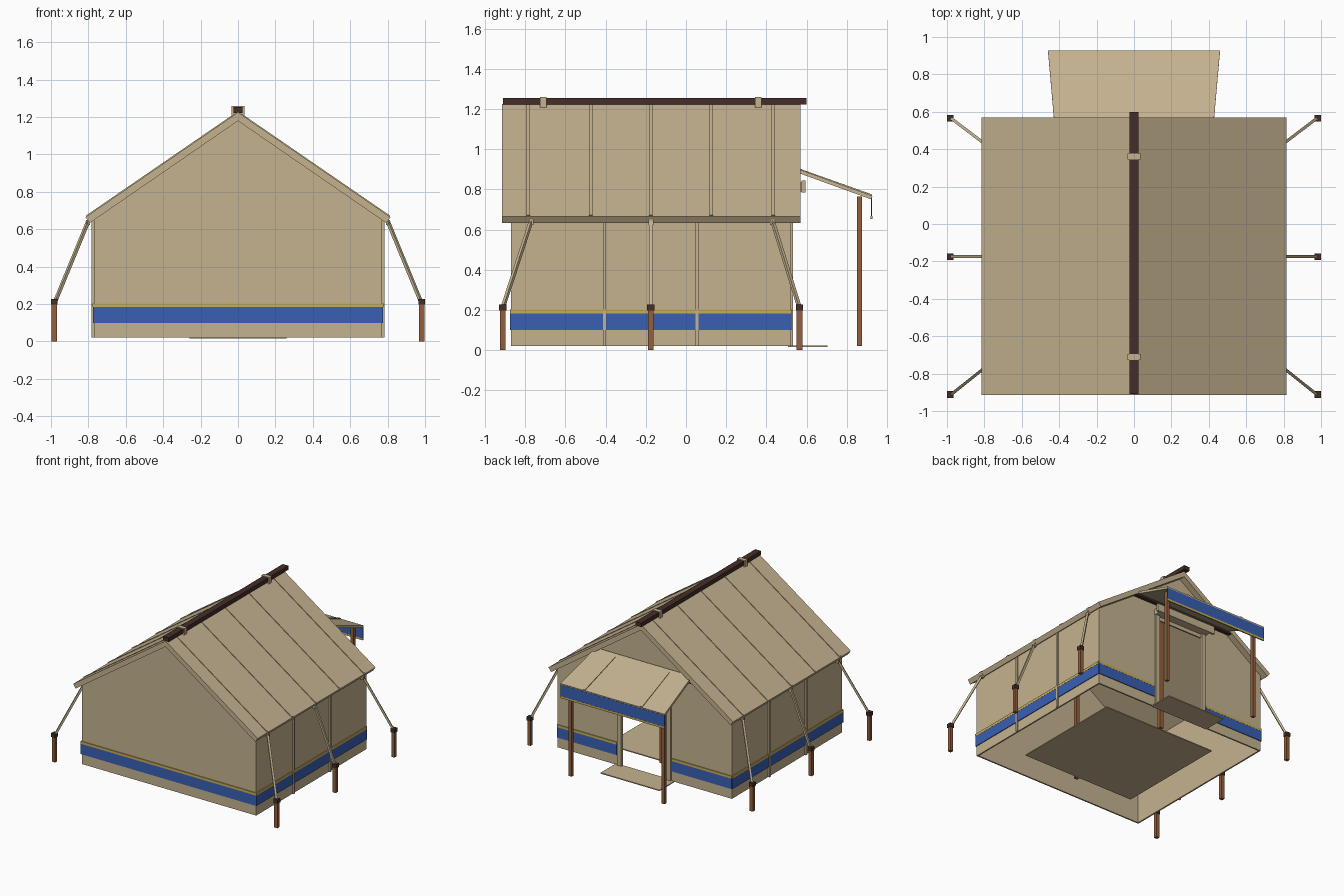
import bpy
import bmesh
from mathutils import Vector

cube = bpy.data.objects.get("Cube")
if cube:
    bpy.data.objects.remove(cube, do_unlink=True)


def material(name, r, g, b):
    m = bpy.data.materials.new(name)
    m.use_nodes = True
    m.diffuse_color = (r, g, b, 1)
    m.node_tree.nodes["Principled BSDF"].inputs["Base Color"].default_value = (r, g, b, 1)
    return m


canvas = material("canvas tan", 0.56, 0.45, 0.28)
blue = material("blue band", 0.04, 0.115, 0.45)
yellow = material("yellow trim", 0.58, 0.42, 0.10)
wood = material("brown wood", 0.29, 0.115, 0.045)
dark = material("dark wood", 0.058, 0.027, 0.021)


def solid(name, pts, offset, mat):
    """Polygon of 3D points extruded along an offset vector."""
    bm = bmesh.new()
    face = bm.faces.new([bm.verts.new(p) for p in pts])
    ext = bmesh.ops.extrude_face_region(bm, geom=[face], use_keep_orig=True)
    moved = [v for v in ext["geom"] if isinstance(v, bmesh.types.BMVert)]
    bmesh.ops.translate(bm, verts=moved, vec=Vector(offset))
    bmesh.ops.recalc_face_normals(bm, faces=bm.faces)
    me = bpy.data.meshes.new(name)
    bm.to_mesh(me)
    bm.free()
    me.materials.append(mat)
    ob = bpy.data.objects.new(name, me)
    bpy.context.collection.objects.link(ob)
    return ob


def box(name, x0, x1, y0, y1, z0, z1, mat):
    return solid(name, [(x0, y0, z0), (x1, y0, z0), (x1, y1, z0), (x0, y1, z0)],
                 (0, 0, z1 - z0), mat)


def profile(name, xz, y0, y1, mat):
    return solid(name, [(x, y0, z) for x, z in xz], (0, y1 - y0, 0), mat)


def beam(name, p, q, w, h, mat):
    """Rectangular bar between two points, w sideways and h thick."""
    p, q = Vector(p), Vector(q)
    d = (q - p).normalized()
    s = d.cross(Vector((0, 0, 1))).normalized()
    n = s.cross(d)
    pts = [p + s * a * w / 2 + n * b * h / 2 for a, b in ((-1, -1), (1, -1), (1, 1), (-1, 1))]
    return solid(name, pts, q - p, mat)


W, FRONT, BACK, BASE, T = 0.77, -0.87, 0.52, 0.02, 0.012
EAVE, PEAK = 0.65, 1.179
ROOF_X, ROOF_Z, RIDGE = 0.815, 0.665, 1.225
ROOF_F, ROOF_B = -0.915, 0.57

# Gable walls, the back one notched for the doorway
top = [(W, EAVE), (0, PEAK), (-W, EAVE)]
profile("front_wall", [(-W, BASE), (W, BASE)] + top, FRONT, FRONT + T, canvas)
D, DOOR_TOP = 0.2, 0.76
notch = [(-W, BASE), (-D, BASE), (-D, DOOR_TOP), (D, DOOR_TOP), (D, BASE), (W, BASE)]
profile("back_wall", notch + top, BACK - T, BACK, canvas)

# Roof shell, open underneath
drop = RIDGE - PEAK
profile("roof", [(0, RIDGE), (ROOF_X, ROOF_Z), (ROOF_X - 0.022, ROOF_Z - 0.032), (0, PEAK),
                 (0.022 - ROOF_X, ROOF_Z - 0.032), (-ROOF_X, ROOF_Z)], ROOF_F, ROOF_B, canvas)

for s, side in ((1, "left"), (-1, "right")):
    # Long walls with their band, trim and straps
    box(side + "_wall", s * (W - T), s * W, FRONT, BACK, BASE, EAVE, canvas)
    box(side + "_band", s * W, s * (W + 0.006), FRONT - 0.006, BACK, 0.10, 0.183, blue)
    box(side + "_band_trim", s * W, s * (W + 0.007), FRONT - 0.006, BACK, 0.183, 0.203, yellow)
    for y in (-0.405, 0.055):
        box(side + "_wall_strap", s * W, s * (W + 0.012), y - 0.008, y + 0.008, BASE, EAVE, canvas)
    # Roof seams
    for y in (-0.785, -0.475, -0.175, 0.125, 0.435):
        beam(side + "_roof_seam", (0, y, RIDGE), (s * (ROOF_X - 0.005), y, ROOF_Z + 0.004),
             0.018, 0.01, canvas)
    # Stakes and guy ropes
    for y, y_top in ((-0.912, -0.77), (-0.175, -0.175), (0.565, 0.43)):
        x = s * 0.982
        box(side + "_stake", x - 0.014, x + 0.014, y - 0.014, y + 0.014, 0, 0.2, wood)
        box(side + "_stake_cap", x - 0.018, x + 0.018, y - 0.018, y + 0.018, 0.197, 0.228, dark)
        beam(side + "_guy_rope", (s * 0.8, y_top, 0.645), (s * 0.978, y, 0.212), 0.016, 0.016, canvas)
        box(side + "_rope_tab", s * 0.79, s * 0.812, y_top - 0.012, y_top + 0.012, 0.622, 0.65, canvas)
    # Back band beside the doorway and the door jambs
    box(side + "_back_band", s * 0.245, s * W, BACK, BACK + 0.006, 0.10, 0.183, blue)
    box(side + "_back_trim", s * 0.245, s * W, BACK, BACK + 0.007, 0.183, 0.203, yellow)
    box(side + "_door_jamb", s * D, s * (D + 0.035), BACK - T, BACK + 0.012, BASE, 0.79, canvas)
    # Awning post and seam
    box(side + "_awning_post", s * 0.41 - 0.013, s * 0.41 + 0.013, 0.85, 0.876, BASE, 0.765, wood)
    beam(side + "_awning_seam", (s * 0.237, 0.56, 0.9), (s * 0.252, 0.925, 0.77), 0.018, 0.01, canvas)

# Front band
box("front_band", -W, W, FRONT - 0.006, FRONT, 0.10, 0.183, blue)
box("front_band_trim", -W, W, FRONT - 0.007, FRONT, 0.183, 0.203, yellow)

# Ridge pole with wraps, and the upright poles below it
box("ridge_pole", -0.025, 0.025, -0.91, 0.6, 1.222, 1.254, dark)
for y in (-0.71, 0.36):
    box("ridge_wrap", -0.034, 0.034, y - 0.016, y + 0.016, 1.208, 1.26, canvas)
for y in (-0.65, 0.3):
    box("upright_pole", -0.015, 0.015, y - 0.015, y + 0.015, BASE, PEAK, wood)

# Floor cloth, doormat and rolled door flap
box("floor_cloth", -0.5, 0.5, -0.635, 0.285, 0.02, 0.028, canvas)
box("doormat", -0.26, 0.26, BACK - T, 0.705, 0.016, 0.024, canvas)
box("door_header", -0.24, 0.24, BACK, 0.578, 0.79, 0.835, canvas)
box("door_roll", -0.27, 0.27, 0.575, 0.594, 0.785, 0.845, canvas)

# Awning sheet, wall beam and valance
solid("awning", [(-0.425, 0.53, 0.912), (0.425, 0.53, 0.912), (0.46, 0.928, 0.768),
                 (-0.46, 0.928, 0.768)], (0, -0.004, -0.018), canvas)
box("awning_beam", -0.47, 0.47, 0.535, 0.565, 0.865, 0.893, dark)
box("valance", -0.46, 0.46, 0.92, 0.927, 0.668, 0.758, blue)
box("valance_trim", -0.46, 0.46, 0.919, 0.928, 0.652, 0.668, yellow)
